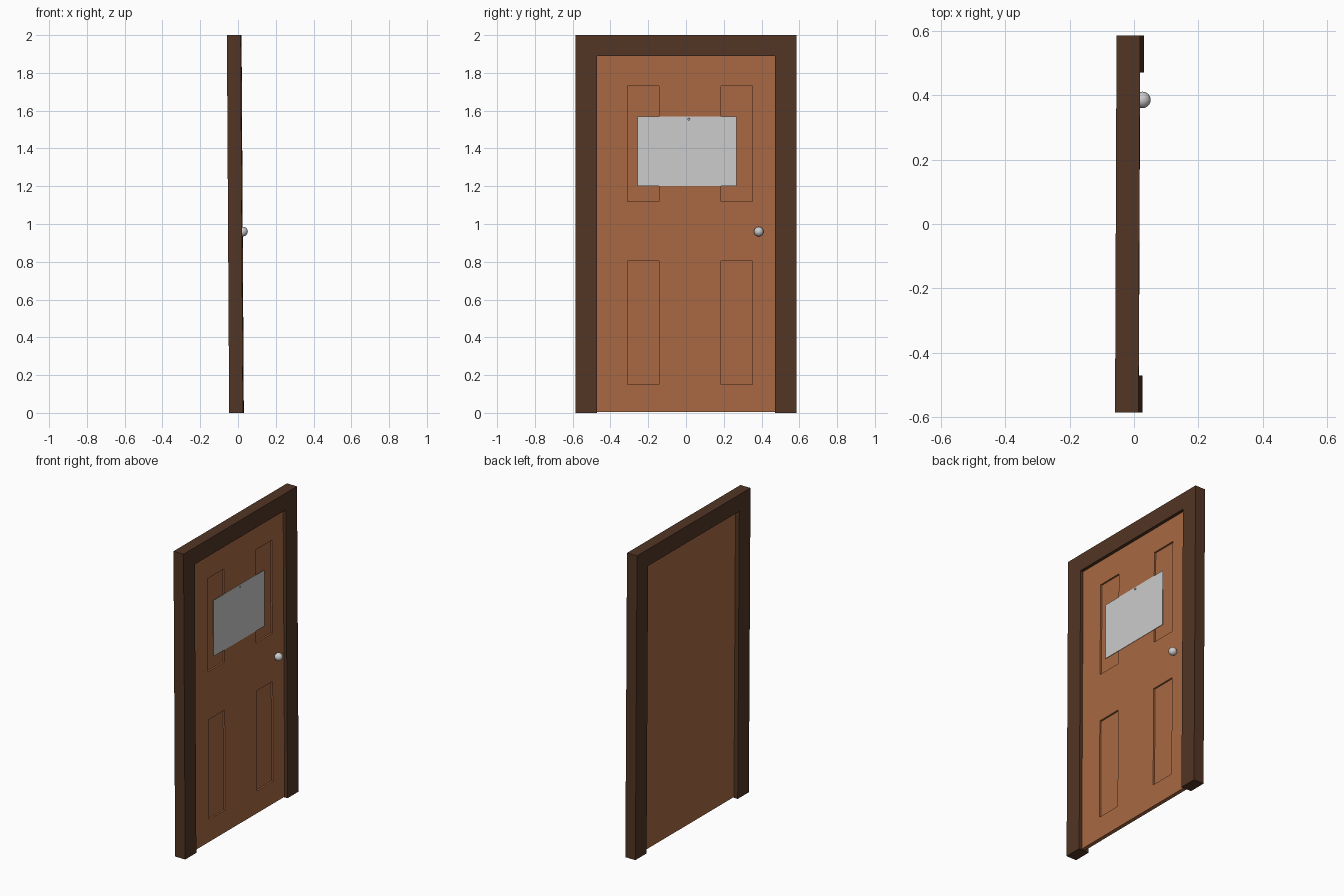
import bpy, bmesh
from mathutils import Matrix, Vector

if "Cube" in bpy.data.objects:
    bpy.data.objects.remove(bpy.data.objects["Cube"])


def material(name, rgb):
    m = bpy.data.materials.new(name)
    m.diffuse_color = (*rgb, 1)
    m.use_nodes = True
    m.node_tree.nodes["Principled BSDF"].inputs["Base Color"].default_value = m.diffuse_color
    return m


WOOD = material("door_wood", (0.39, 0.14, 0.055))
DARK = material("frame_wood", (0.085, 0.036, 0.018))

# The whole door leans back very slightly
LEAN = Matrix(((1, 0.004, -0.006, -0.008), (0, 1, 0, 0), (0, 0, 1, 0), (0, 0, 0, 1)))


def finish(name, bm, mat=None):
    bmesh.ops.transform(bm, matrix=LEAN, verts=bm.verts)
    bmesh.ops.recalc_face_normals(bm, faces=bm.faces)
    me = bpy.data.meshes.new(name)
    bm.to_mesh(me)
    bm.free()
    ob = bpy.data.objects.new(name, me)
    bpy.context.collection.objects.link(ob)
    if mat:
        me.materials.append(mat)
    return ob


def add_box(bm, lo, hi):
    lo, hi = Vector(lo), Vector(hi)
    size = hi - lo
    mtx = Matrix.Translation((lo + hi) / 2) @ Matrix.Diagonal((*size, 1))
    bmesh.ops.create_cube(bm, size=1, matrix=mtx)


def add_cylinder(bm, r1, r2, x0, x1, y, z, sides=16):
    mtx = Matrix.Translation(((x0 + x1) / 2, y, z)) @ Matrix.Rotation(1.5707963, 4, 'Y')
    bmesh.ops.create_cone(bm, cap_ends=True, segments=sides, radius1=r1,
                          radius2=r2, depth=x1 - x0, matrix=mtx)


# Frame: arch-shaped outline extruded through its thickness
bm = bmesh.new()
outline = [(-.585, 0), (-.585, 2), (.585, 2), (.585, 0), (.47, 0), (.47, 1.89), (-.47, 1.89), (-.47, 0)]
face = bm.faces.new([bm.verts.new((-.0365, y, z)) for y, z in outline])
ext = bmesh.ops.extrude_face_region(bm, geom=[face])["geom"]
bmesh.ops.translate(bm, vec=(.073, 0, 0), verts=[v for v in ext if isinstance(v, bmesh.types.BMVert)])
finish("door_frame", bm, DARK)

# Door leaf, set back from both frame faces
FRONT, BACK = .016, -.009
bm = bmesh.new()
add_box(bm, (BACK, -.47, .005), (FRONT, .47, 1.89))
door = finish("door_leaf", bm, WOOD)

# Four sunken panels
bm = bmesh.new()
for y0, y1 in ((-.31, -.142), (.184, .353)):
    for z0, z1 in ((.15, .805), (1.12, 1.73)):
        add_box(bm, (FRONT - .011, y0, z0), (FRONT + .05, y1, z1))
cutter = finish("panel_cutter", bm, WOOD)
cutter.hide_render = True
cutter.hide_set(True)
mod = door.modifiers.new("panels", 'BOOLEAN')
mod.operation = 'DIFFERENCE'
mod.solver = 'EXACT'
mod.object = cutter

# Blank notice sheet and the pin holding it
bm = bmesh.new()
add_box(bm, (FRONT + .002, -.258, 1.202), (FRONT + .004, .268, 1.568))
finish("notice_sheet", bm)
bm = bmesh.new()
add_cylinder(bm, .007, .005, FRONT, FRONT + .009, .015, 1.555, 10)
finish("sheet_pin", bm)

# Door knob with stem
bm = bmesh.new()
add_cylinder(bm, .01, .01, FRONT - .002, .03, .383, .96)
stem = finish("knob_stem", bm)
bm = bmesh.new()
bmesh.ops.create_uvsphere(bm, u_segments=24, v_segments=16, radius=.0255,
                          matrix=Matrix.Translation((.0385, .385, .96)))
knob = finish("door_knob", bm)
for ob in (stem, knob):
    bpy.context.view_layer.objects.active = ob
    bpy.ops.object.select_all(action='DESELECT')
    ob.select_set(True)
    bpy.ops.object.shade_smooth_by_angle()
